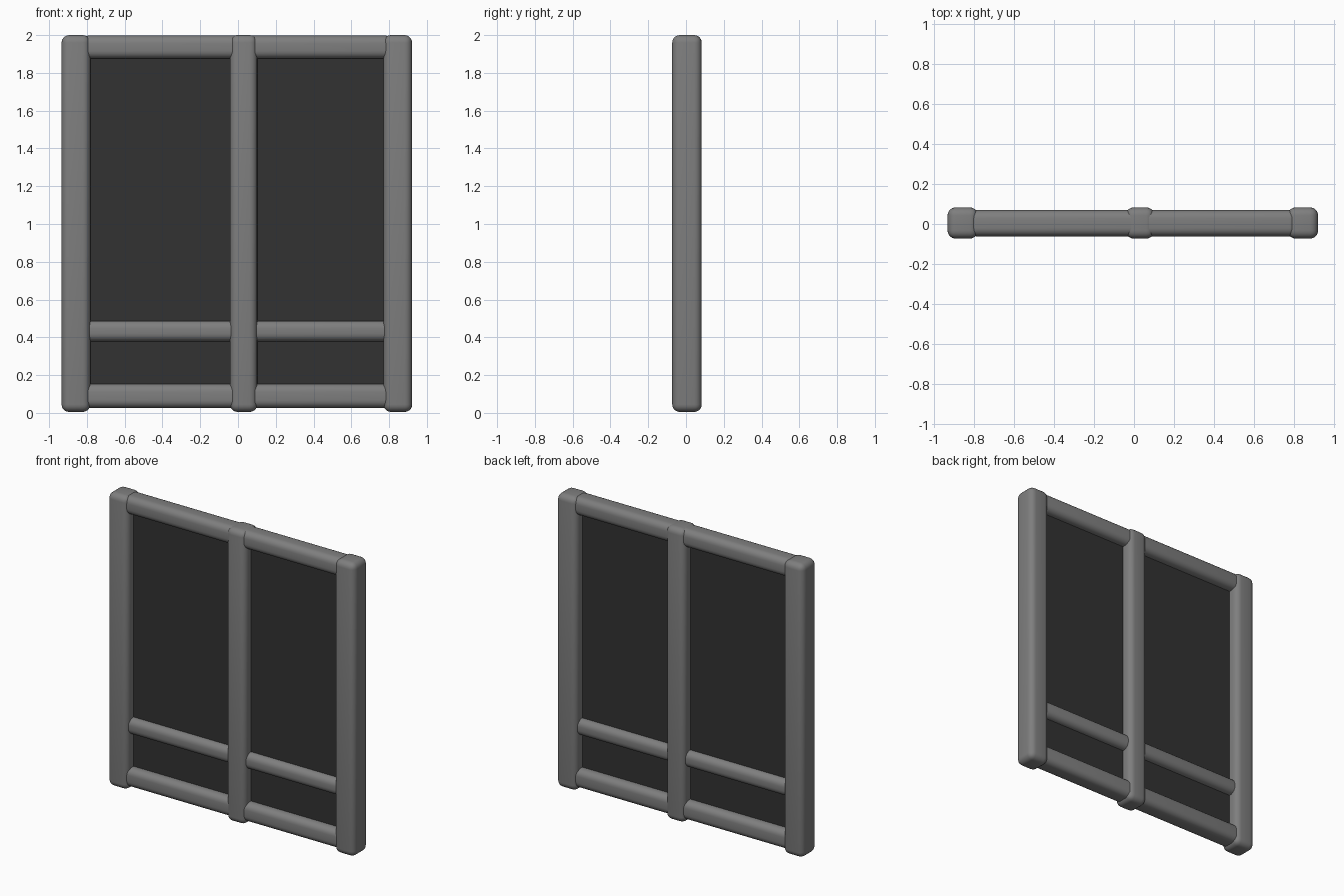
import bpy
import math

cube = bpy.data.objects.get("Cube")
if cube:
    bpy.data.objects.remove(cube, do_unlink=True)


def make_material(name, value):
    mat = bpy.data.materials.new(name)
    mat.use_nodes = True
    colour = (value, value, value, 1)
    mat.diffuse_color = colour
    mat.node_tree.nodes["Principled BSDF"].inputs["Base Color"].default_value = colour
    return mat


frame_grey = make_material("frame grey", 0.21)
panel_dark = make_material("dark panel", 0.032)


def box(name, low, high, mat, radius=0.0):
    """Box between two corners, with softly rounded edges if a radius is given."""
    bpy.ops.mesh.primitive_cube_add(size=1, location=[(a + b) / 2 for a, b in zip(low, high)])
    obj = bpy.context.object
    obj.name = name
    obj.scale = [b - a for a, b in zip(low, high)]
    bpy.ops.object.transform_apply(location=False, rotation=False, scale=True)
    obj.data.materials.append(mat)
    if radius:
        bevel = obj.modifiers.new("rounded edges", "BEVEL")
        bevel.width = radius
        bevel.segments = 5
        bpy.ops.object.modifier_apply(modifier=bevel.name)
        bpy.ops.object.shade_smooth_by_angle(angle=math.radians(40))
    return obj


# Upright posts
for name, x in (("right_post", -0.858), ("centre_post", 0.03), ("left_post", 0.846)):
    half = 0.072 if name == "centre_post" else 0.076
    box(name, (x - half, -0.073, 0.005), (x + half, 0.083, 2.0), frame_grey, 0.04)

# Cross rails, running into the posts
rails = (
    ("top_rail", 1.875, 1.998, 0.066),
    ("middle_rail", 0.378, 0.488, 0.056),
    ("bottom_rail", 0.025, 0.153, 0.066),
)
for name, bottom, top, depth in rails:
    box(name, (-0.83, 0.004 - depth, bottom), (0.82, 0.004 + depth, top), frame_grey, 0.042)

# Thin infill panel
box("infill_panel", (-0.83, -0.006, 0.08), (0.82, 0.014, 1.94), panel_dark)
